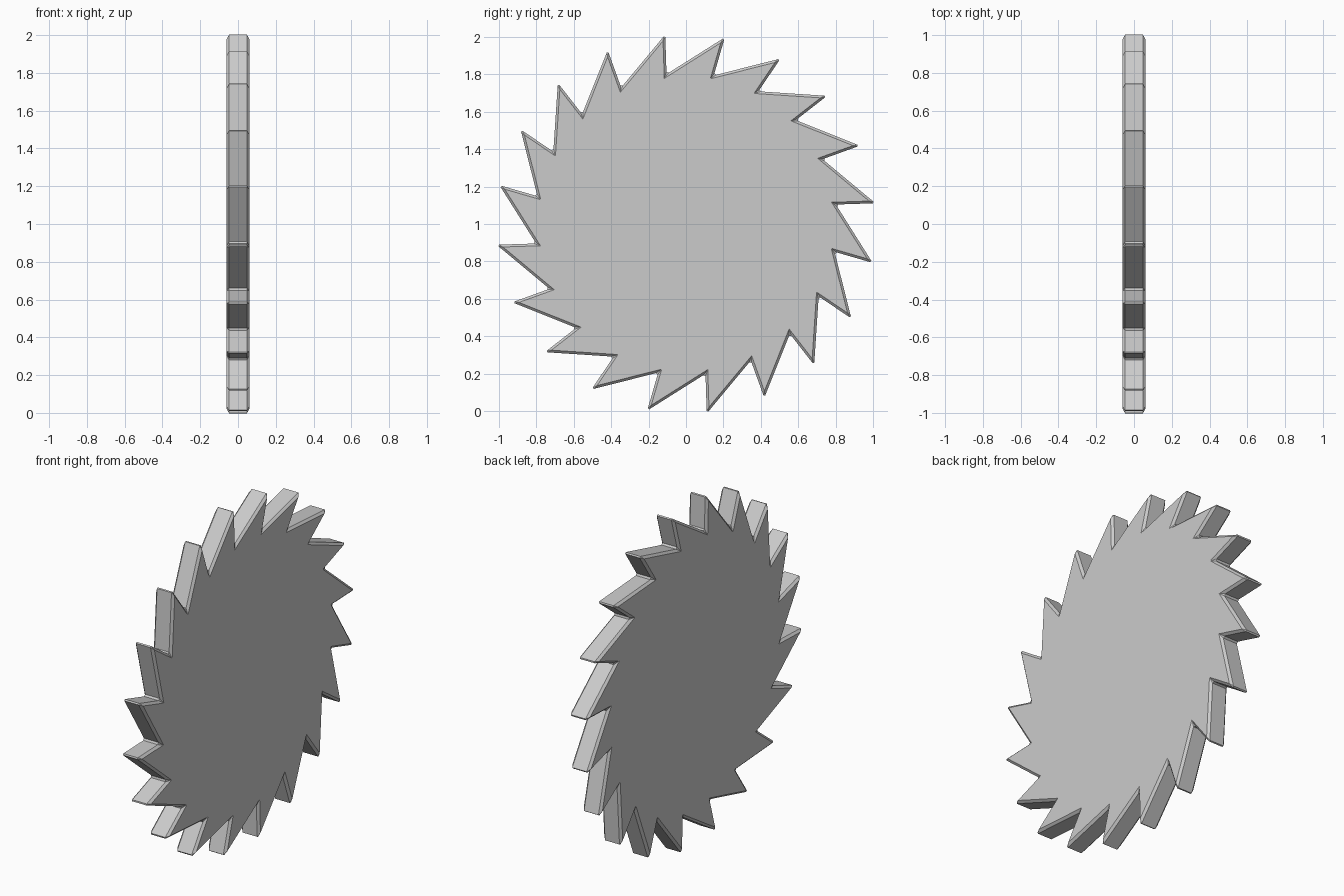
import bpy, bmesh
from math import sin, cos, radians

if "Cube" in bpy.data.objects:
    bpy.data.objects.remove(bpy.data.objects["Cube"])

TEETH = 20
TIP_R, TIP_A = 1.019, 6.25       # tooth tip radius and phase (degrees)
ROOT_R, ROOT_A = 0.808, 7.4      # tooth root radius and phase
HALF = 0.06                      # half thickness along x

# Saw-tooth outline in the y-z plane: each tip hooks back over its root
outline = []
for i in range(TEETH):
    step = i * 360 / TEETH
    for r, a in ((ROOT_R, ROOT_A), (TIP_R, TIP_A)):
        t = radians(step + a)
        outline.append((r * cos(t), r * sin(t)))

# Extrude the outline into a plate
bm = bmesh.new()
face = bm.faces.new([bm.verts.new((-HALF, y, z)) for y, z in outline])
ext = bmesh.ops.extrude_face_region(bm, geom=[face])
moved = [g for g in ext["geom"] if isinstance(g, bmesh.types.BMVert)]
bmesh.ops.translate(bm, verts=moved, vec=(2 * HALF, 0, 0))
bmesh.ops.recalc_face_normals(bm, faces=bm.faces)
mesh = bpy.data.meshes.new("saw_blade")
bm.to_mesh(mesh)
bm.free()

blade = bpy.data.objects.new("saw_blade", mesh)
bpy.context.collection.objects.link(blade)
blade.location.z = 1.0

# Small chamfer around rims and tooth tips
bevel = blade.modifiers.new("chamfer", 'BEVEL')
bevel.width = 0.013
bevel.segments = 1
bevel.limit_method = 'ANGLE'
bevel.angle_limit = radians(30)
